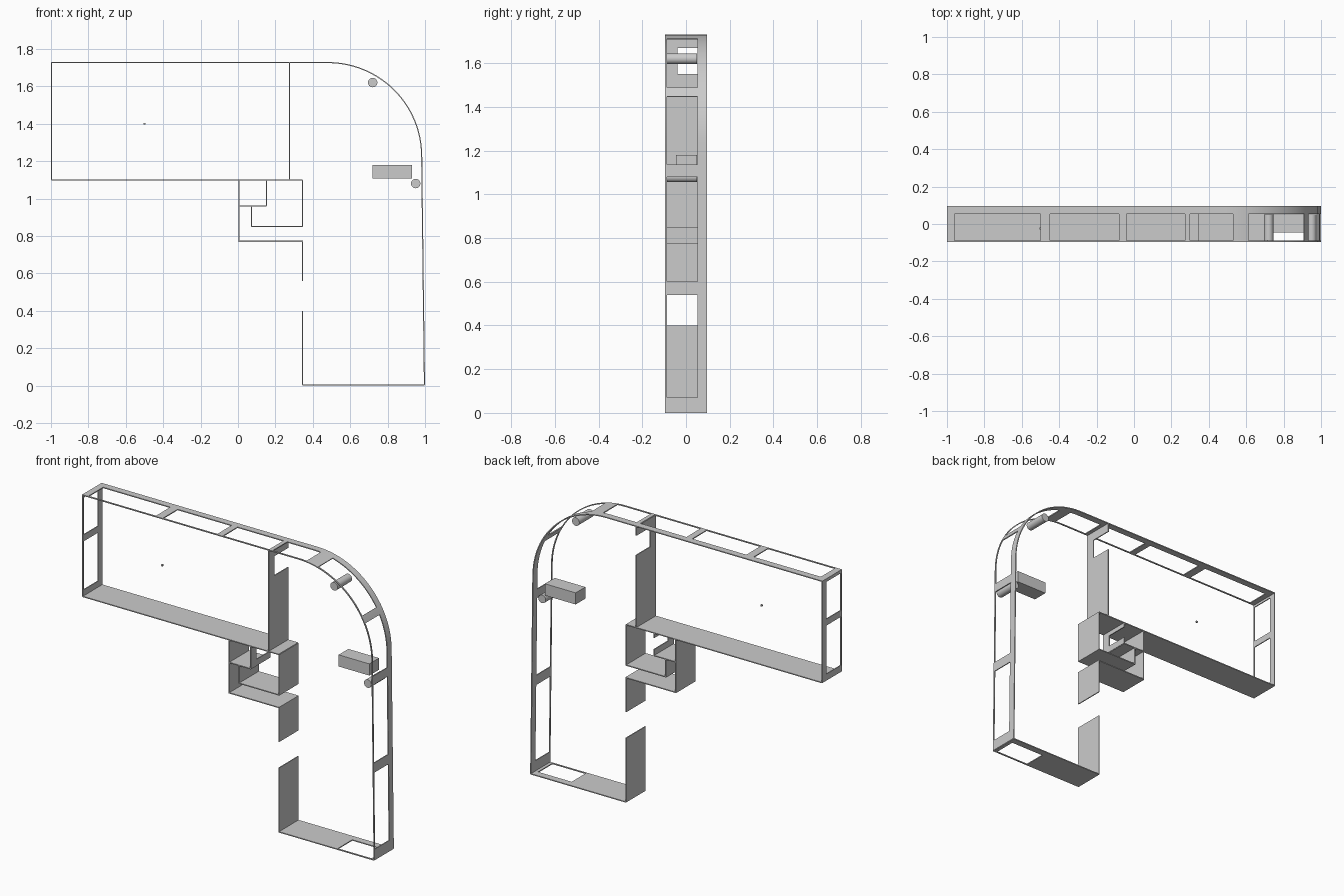
import bpy, bmesh
from math import sin, cos, radians

if "Cube" in bpy.data.objects:
    bpy.data.objects.remove(bpy.data.objects["Cube"])

T = 0.006                             # sheet thickness
YS = [-0.095, -0.087, 0.053, 0.095]   # front rim, window, back rim


def finish(ob, smooth=True):
    bpy.ops.object.select_all(action='DESELECT')
    ob.select_set(True)
    bpy.context.view_layer.objects.active = ob
    bpy.ops.object.convert(target='MESH')
    if smooth:
        bpy.ops.object.shade_smooth_by_angle(angle=radians(30))


def strip(name, runs, ys=YS):
    """Sheet following an x-z path. runs = [(x, z, removed columns before this point)]."""
    bm = bmesh.new()
    rows = [[bm.verts.new((x, y, z)) for y in ys] for x, z, _ in runs]
    for i in range(1, len(runs)):
        for c in range(len(ys) - 1):
            if c not in runs[i][2]:
                bm.faces.new((rows[i - 1][c], rows[i - 1][c + 1], rows[i][c + 1], rows[i][c]))
    bmesh.ops.delete(bm, geom=[v for v in bm.verts if not v.link_faces], context='VERTS')
    me = bpy.data.meshes.new(name)
    bm.to_mesh(me)
    bm.free()
    ob = bpy.data.objects.new(name, me)
    bpy.context.collection.objects.link(ob)
    mod = ob.modifiers.new("thickness", 'SOLIDIFY')
    mod.thickness = T
    mod.offset = 0
    mod.use_even_offset = True
    finish(ob)


def box(name, x0, x1, y0, y1, z0, z1):
    bpy.ops.mesh.primitive_cube_add(size=1, location=((x0 + x1) / 2, (y0 + y1) / 2, (z0 + z1) / 2))
    ob = bpy.context.object
    ob.name = name
    ob.scale = (x1 - x0, y1 - y0, z1 - z0)


def rod(name, x, z):
    bpy.ops.mesh.primitive_cylinder_add(vertices=32, radius=0.025, depth=0.14,
                                        location=(x, -0.02, z), rotation=(radians(90), 0, 0))
    bpy.context.object.name = name
    finish(bpy.context.object)


WIN, SOLID = (1,), ()

# outer rim: right wall, rounded corner, top and left end, with windows
rim = [(0.997, 0.003, SOLID)]
for z, kind in [(0.07, SOLID), (0.54, WIN), (0.60, SOLID), (1.08, WIN), (1.135, SOLID), (1.23, WIN)]:
    rim.append((0.997 - 0.0122 * z, z, kind))
start = 0
for end, n, kind in [(26.1, 7, WIN), (31.3, 2, SOLID), (74.9, 11, WIN), (84.3, 3, SOLID), (90, 2, WIN)]:
    for k in range(1, n + 1):
        a = radians(start + (end - start) * k / n)
        rim.append((0.48 + 0.502 * cos(a), 1.227 + 0.5 * sin(a), kind))
    start = end
for x, kind in [(0.30, WIN), (0.275, SOLID), (-0.04, WIN), (-0.08, SOLID), (-0.45, WIN),
                (-0.50, SOLID), (-0.96, WIN), (-0.997, SOLID)]:
    rim.append((x, 1.727, kind))
for z, kind in [(1.71, SOLID), (1.48, WIN), (1.44, SOLID), (1.14, WIN), (1.10, SOLID)]:
    rim.append((-0.997, z, kind))
strip("outer_rim", rim)

# long floor and the folded channel under it
strip("upper_floor", [(-0.997, 1.10, SOLID), (0.345, 1.10, SOLID)])
strip("channel_inner", [(0.345, 1.10, SOLID), (0.345, 0.85, SOLID), (0.073, 0.85, SOLID), (0.073, 0.96, SOLID)])
strip("channel_shelf", [(0.005, 0.96, SOLID), (0.153, 0.96, SOLID)])

# lower chamber: channel outer wall, left wall with a gap, base with a window
strip("channel_outer", [(0.005, 1.10, SOLID), (0.005, 0.772, SOLID), (0.345, 0.772, SOLID),
                        (0.345, 0.56, SOLID)])
strip("lower_left_wall", [(0.345, 0.40, SOLID), (0.345, 0.003, SOLID)])
strip("base", [(0.345, 0.003, SOLID), (0.745, 0.003, SOLID), (0.975, 0.003, WIN), (0.997, 0.003, SOLID)])

# dividers notched at the back
NOTCH = [-0.095, -0.04, 0.095]
strip("divider", [(0.275, 1.10, ()), (0.275, 1.55, ()), (0.275, 1.67, (1,)), (0.275, 1.727, ())], NOTCH)
strip("small_divider", [(0.153, 0.96, ()), (0.153, 1.00, ()), (0.153, 1.07, (1,)), (0.153, 1.10, ())], NOTCH)

# loose inner parts
box("block", 0.72, 0.93, -0.045, 0.05, 1.108, 1.18)
rod("upper_rod", 0.72, 1.62)
rod("lower_rod", 0.95, 1.08)
box("tiny_cube", -0.505, -0.495, -0.03, -0.02, 1.395, 1.405)
